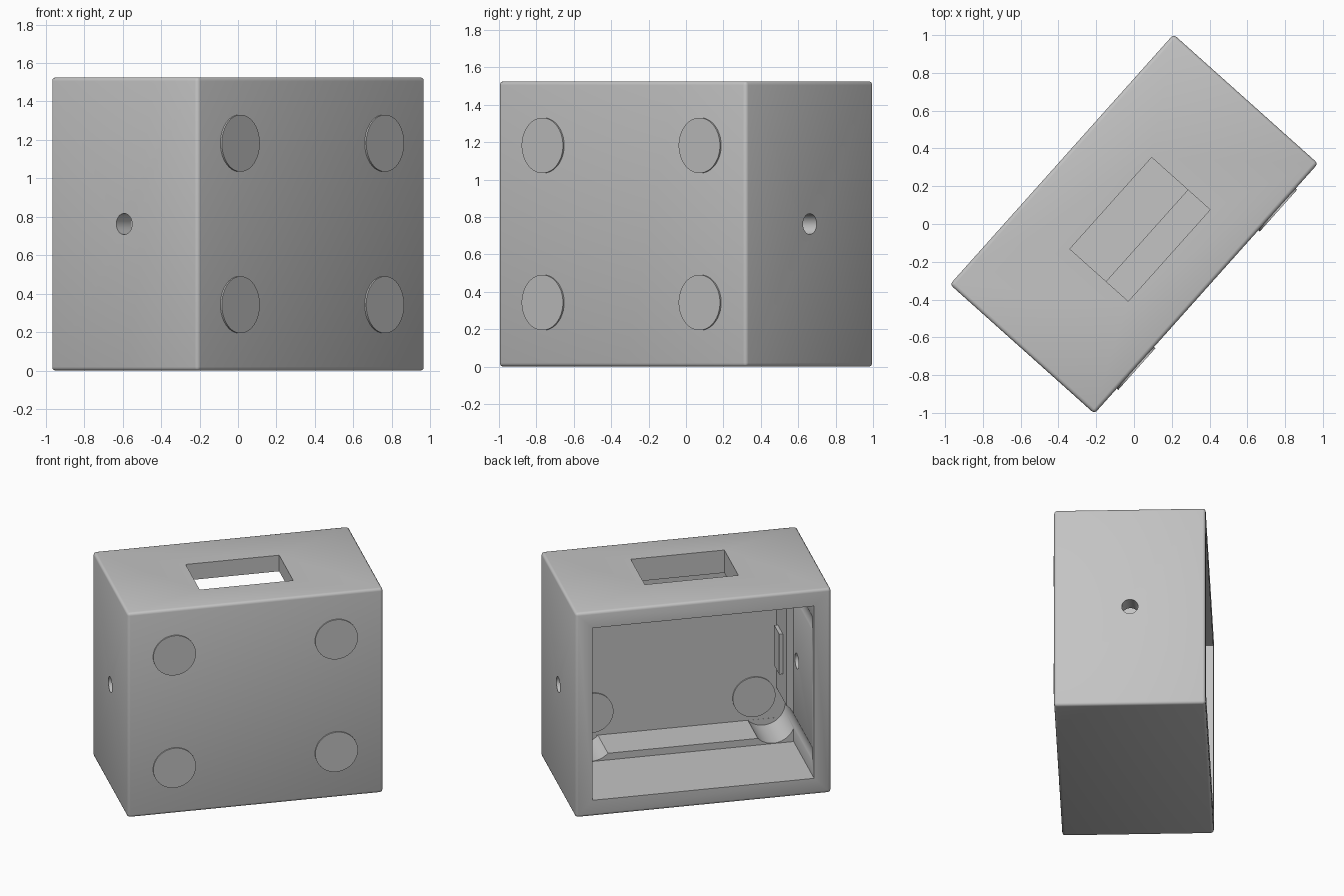
import bpy, math
from mathutils import Matrix

if "Cube" in bpy.data.objects:
    bpy.data.objects.remove(bpy.data.objects["Cube"])

TURN = Matrix.Rotation(math.radians(48.2), 4, 'Z')   # whole case is turned on its base
MID = 0.763                                          # half of the case height

grey = bpy.data.materials.new("plain grey")
grey.diffuse_color = (0.55, 0.55, 0.55, 1)
grey.use_nodes = True
grey.node_tree.nodes["Principled BSDF"].inputs["Base Color"].default_value = grey.diffuse_color


def place(obj, name):
    obj.name = name
    obj.data.materials.append(grey)
    return obj


def box(name, lo, hi):
    bpy.ops.mesh.primitive_cube_add(size=1)
    obj = bpy.context.object
    size = [b - a for a, b in zip(lo, hi)]
    mid = [(a + b) / 2 for a, b in zip(lo, hi)]
    obj.data.transform(Matrix.Translation(mid) @ Matrix.Diagonal((*size, 1)))
    return place(obj, name)


def rod(name, radius, start, end, axis, a, b):
    """Cylinder along local x or y; a, b are the other two coordinates."""
    bpy.ops.mesh.primitive_cylinder_add(vertices=64, radius=radius, depth=end - start)
    obj = bpy.context.object
    half = (start + end) / 2
    if axis == 'X':
        m = Matrix.Translation((half, a, b)) @ Matrix.Rotation(math.pi / 2, 4, 'Y')
    else:
        m = Matrix.Translation((a, half, b)) @ Matrix.Rotation(math.pi / 2, 4, 'X')
    obj.data.transform(m)
    return place(obj, name)


# Outer case with softened edges
case = box("case", (-0.888, -0.513, 0), (0.888, 0.513, 2 * MID))
bevel = case.modifiers.new("soft edges", 'BEVEL')
bevel.width = 0.02
bevel.segments = 3

# Open back, narrower front chamber, top slot, cable holes, corner bores
cutters = [
    box("back_opening", (-0.77, -0.092, 0.12), (0.77, 0.7, 2 * MID - 0.12)),
    box("front_chamber", (-0.72, -0.39, 0.17), (0.72, 0.0, 2 * MID - 0.17)),
    box("top_slot", (-0.325, -0.25, 1.2), (0.325, 0.165, 1.7)),
    rod("cable_hole_left", 0.055, -1.0, -0.6, 'X', 0, MID),
    rod("cable_hole_right", 0.055, 0.6, 1.0, 'X', 0, MID),
]
for sx in (-1, 1):
    for sz in (-1, 1):
        cutters.append(rod("corner_bore", 0.15, -0.389, 0.45, 'Y',
                           sx * 0.63, MID + sz * 0.49))

for cutter in cutters:
    cut = case.modifiers.new(cutter.name, 'BOOLEAN')
    cut.object = cutter
    cut.operation = 'DIFFERENCE'
    cut.solver = 'EXACT'
bpy.ops.object.select_all(action='DESELECT')
case.select_set(True)
bpy.context.view_layer.objects.active = case
for mod in list(case.modifiers):
    bpy.ops.object.modifier_apply(modifier=mod.name)
for cutter in cutters:
    bpy.data.objects.remove(cutter, do_unlink=True)

# Round inserts through the front wall, slightly proud on both sides
parts = [case]
for sx in (-1, 1):
    for sz in (-1, 1):
        parts.append(rod("round_insert", 0.148, -0.523, -0.38, 'Y',
                         sx * 0.563, MID + sz * 0.42))

# Small pads on the inner side walls
for sx in (-1, 1):
    xs = sorted((sx * 0.695, sx * 0.73))
    parts.append(box("side_pad", (xs[0], -0.35, 0.58), (xs[1], -0.2, 0.88)))

# Turn everything together and keep edges crisp
for obj in parts:
    obj.data.transform(TURN)
    bpy.ops.object.select_all(action='DESELECT')
    obj.select_set(True)
    bpy.context.view_layer.objects.active = obj
    bpy.ops.object.shade_smooth_by_angle(angle=math.radians(30))
